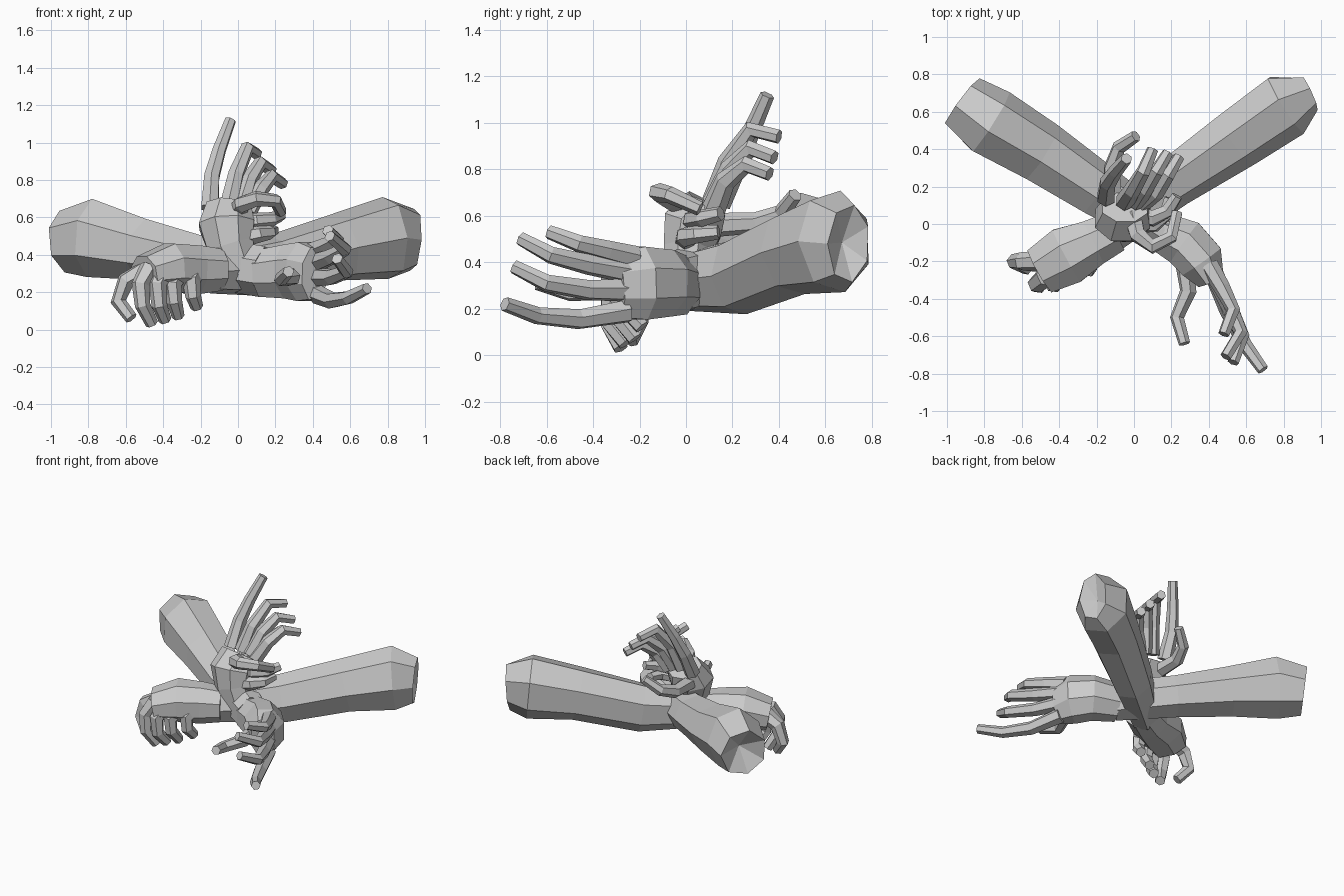
import bpy
import bmesh
from math import cos, sin, pi
from mathutils import Vector

default_cube = bpy.data.objects.get("Cube")
if default_cube:
    bpy.data.objects.remove(default_cube, do_unlink=True)

clay = bpy.data.materials.new("light_grey_clay")
clay.use_nodes = True
clay.diffuse_color = (0.6, 0.6, 0.6, 1)
clay.node_tree.nodes["Principled BSDF"].inputs["Base Color"].default_value = clay.diffuse_color


def sweep(name, rings, sides, up=(0, 0, 1), start_inset=0.0, phase=0.5):
    """Loft a flat-sided limb through rings of (x, y, z, width, height)."""
    bm = bmesh.new()
    centres = [Vector(ring[:3]) for ring in rings]
    last = len(rings) - 1
    loops = []
    for index, ring in enumerate(rings):
        before = centres[max(index - 1, 0)]
        after = centres[min(index + 1, last)]
        along = (after - before).normalized()
        side = along.cross(Vector(up)).normalized()
        rise = side.cross(along)
        loop = []
        for step in range(sides):
            angle = 2 * pi * (step + phase) / sides
            offset = side * cos(angle) * ring[3] + rise * sin(angle) * ring[4]
            loop.append(bm.verts.new(centres[index] + offset / 2))
        loops.append(loop)
    for lower, upper in zip(loops, loops[1:]):
        for step in range(sides):
            following = (step + 1) % sides
            bm.faces.new((lower[step], lower[following], upper[following], upper[step]))
    bm.faces.new(loops[-1])
    # Fan the open end towards a sunken centre when asked
    if start_inset:
        inward = (centres[1] - centres[0]).normalized() * start_inset
        hub = bm.verts.new(centres[0] + inward)
        for step in range(sides):
            bm.faces.new((loops[0][(step + 1) % sides], loops[0][step], hub))
    else:
        bm.faces.new(loops[0])
    bmesh.ops.recalc_face_normals(bm, faces=bm.faces)
    mesh = bpy.data.meshes.new(name)
    bm.to_mesh(mesh)
    bm.free()
    mesh.materials.append(clay)
    limb = bpy.data.objects.new(name, mesh)
    bpy.context.collection.objects.link(limb)


def finger(name, points, thickness, up):
    """A six-sided digit that narrows from the knuckle to the tip."""
    last = len(points) - 1
    rings = []
    for index, point in enumerate(points):
        size = thickness * (1 - 0.4 * index / last)
        rings.append((*point, size, size))
    sweep(name, rings, 6, up)


def hand(prefix, digits, thickness, up):
    for digit_name, points in digits.items():
        finger(prefix + "_" + digit_name, points, thickness, up)


# Crossing forearms, from hollow elbow end to wrist
sweep("left_forearm", [
    (.94, .7, .48, .2, .34), (.81, .64, .49, .37, .45), (.55, .46, .44, .34, .37),
    (.2, .22, .34, .28, .34), (-.14, -.06, .31, .21, .24)], 7, start_inset=.07)
sweep("right_forearm", [
    (-.92, .65, .47, .32, .34), (-.77, .54, .49, .39, .43), (-.5, .38, .43, .35, .34),
    (-.2, .18, .37, .3, .28), (.14, -.04, .31, .22, .28)], 7, start_inset=.1)

# Palms
sweep("drooping_palm", [
    (-.1, -.04, .32, .24, .24), (-.22, -.1, .32, .27, .28),
    (-.36, -.17, .33, .34, .28), (-.5, -.25, .3, .28, .2)], 8)
sweep("reaching_palm", [
    (.12, -.03, .3, .22, .27), (.27, -.1, .31, .28, .31),
    (.36, -.2, .31, .27, .34), (.41, -.3, .3, .16, .3)], 8)
sweep("raised_palm", [
    (.02, .0, .3, .2, .18), (-.04, .01, .45, .27, .23),
    (-.06, .03, .56, .32, .28), (-.05, .09, .65, .26, .2)], 8, up=(0, -1, 0))

# Fingers reaching forward
hand("reaching", {
    "little_finger": [(.4, -.22, .42), (.47, -.34, .45), (.53, -.46, .48), (.48, -.59, .53)],
    "ring_finger": [(.42, -.25, .36), (.5, -.42, .39), (.57, -.58, .43), (.49, -.71, .5)],
    "middle_finger": [(.42, -.25, .28), (.5, -.42, .28), (.58, -.6, .31), (.53, -.74, .38)],
    "index_finger": [(.42, -.25, .19), (.5, -.46, .155), (.59, -.64, .17), (.69, -.78, .22)],
    "thumb": [(.27, -.2, .28), (.29, -.36, .28), (.23, -.5, .27), (.27, -.64, .31)],
}, .105, (.3, .2, 1))

# Fingers hanging down
hand("drooping", {
    "index_finger": [(-.5, -.2, .31), (-.6, -.2, .26), (-.64, -.2, .15), (-.57, -.24, .06)],
    "middle_finger": [(-.47, -.28, .33), (-.52, -.32, .24), (-.51, -.33, .13), (-.46, -.28, .03)],
    "ring_finger": [(-.39, -.26, .33), (-.43, -.32, .24), (-.42, -.32, .13), (-.39, -.26, .05)],
    "little_finger": [(-.31, -.22, .32), (-.35, -.28, .24), (-.34, -.28, .15), (-.32, -.22, .07)],
    "thumb": [(-.22, -.16, .32), (-.25, -.24, .26), (-.24, -.24, .18), (-.22, -.19, .12)],
}, .115, (.4, -1, .1))

# Fingers raised above the crossing
hand("raised", {
    "index_finger": [(-.15, .14, .65), (-.14, .22, .82), (-.1, .28, .96), (-.04, .35, 1.12)],
    "middle_finger": [(-.05, .12, .66), (-.01, .18, .83), (.05, .28, .97), (.1, .4, .94)],
    "ring_finger": [(.01, .12, .65), (.06, .19, .8), (.12, .28, .89), (.18, .38, .85)],
    "little_finger": [(.05, .12, .63), (.12, .17, .75), (.18, .26, .82), (.24, .36, .78)],
    "thumb": [(-.11, .12, .56), (-.12, .3, .57), (-.08, .41, .61), (.01, .47, .69)],
}, .105, (.8, -.4, .3))

# Curled digits tucked beside the raised palm
hand("curled", {
    "upper_finger": [(-.01, .05, .62), (.02, -.06, .67), (.1, -.12, .7), (.2, -.07, .69), (.23, .06, .63)],
    "middle_finger": [(.0, .06, .57), (.1, .03, .58), (.18, .07, .59), (.23, .15, .61)],
    "lower_finger": [(.02, .0, .49), (.11, .0, .51), (.17, .05, .52), (.19, .14, .53)],
}, .105, (0, .2, 1))
